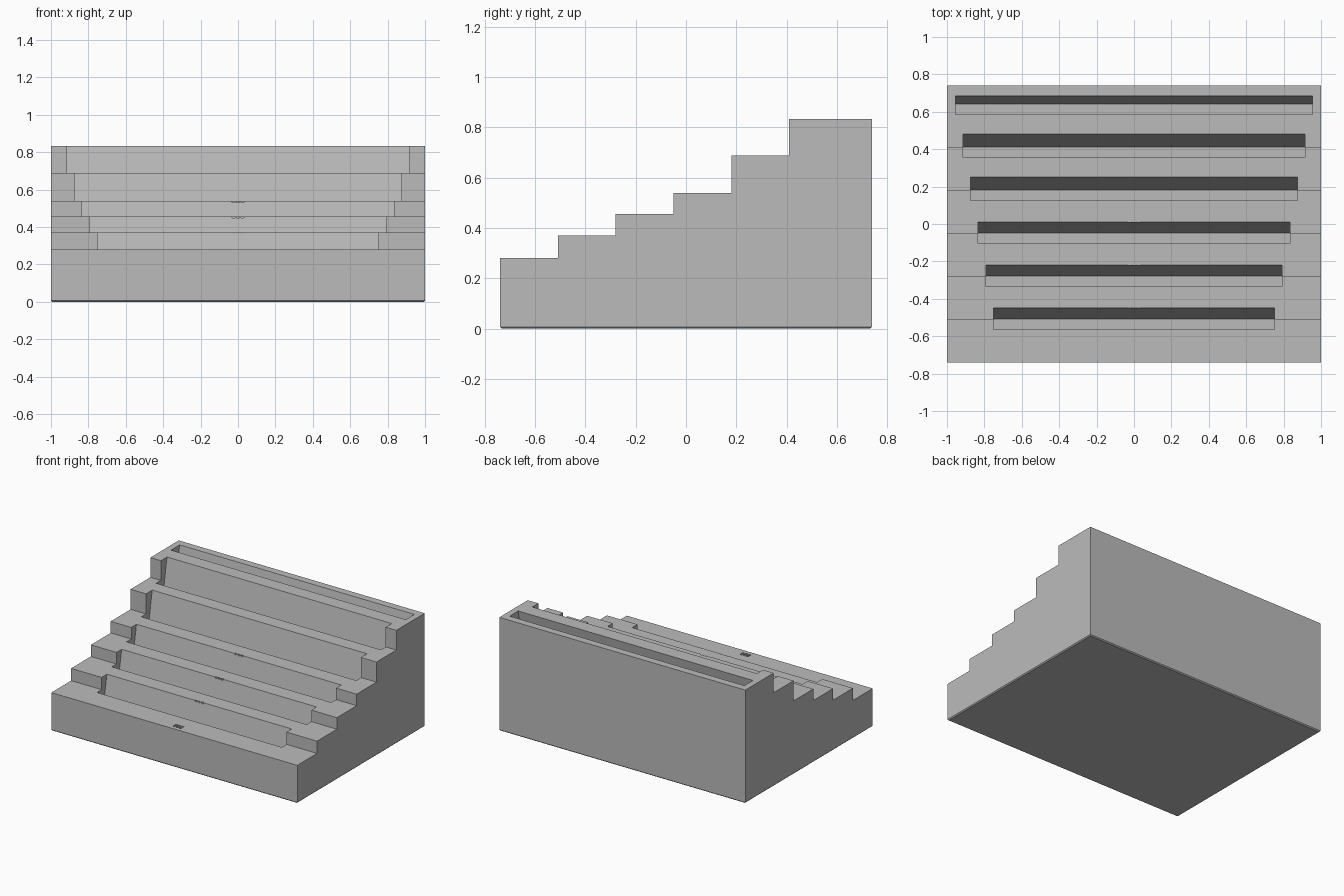
import bpy, bmesh, math

cube = bpy.data.objects.get("Cube")
if cube:
    bpy.data.objects.remove(cube, do_unlink=True)

grey = bpy.data.materials.new("plain grey")
grey.use_nodes = True
colour = (0.5, 0.5, 0.5, 1)
grey.diffuse_color = colour
grey.node_tree.nodes["Principled BSDF"].inputs["Base Color"].default_value = colour

HALF_DEPTH = 0.74
PITCH = 0.23
HEIGHTS = [0.28, 0.37, 0.455, 0.54, 0.688, 0.833]
LEAN = math.tan(math.radians(10))
SLOT_DEPTH = 0.245


def prism(name, profile, x0, x1, chamfer=0):
    """Extrude a y-z profile across x."""
    bm = bmesh.new()
    face = bm.faces.new([bm.verts.new((x0, y, z)) for y, z in profile])
    new = bmesh.ops.extrude_face_region(bm, geom=[face])["geom"]
    bmesh.ops.translate(bm, vec=(x1 - x0, 0, 0),
                        verts=[v for v in new if isinstance(v, bmesh.types.BMVert)])
    bmesh.ops.recalc_face_normals(bm, faces=bm.faces[:])
    if chamfer:
        low = [e for e in bm.edges if all(v.co.z < 0.001 for v in e.verts)]
        bmesh.ops.bevel(bm, geom=low, offset=chamfer, segments=1, affect='EDGES')
    mesh = bpy.data.meshes.new(name)
    bm.to_mesh(mesh)
    bm.free()
    mesh.materials.append(grey)
    obj = bpy.data.objects.new(name, mesh)
    bpy.context.collection.objects.link(obj)
    return obj


def cut(target, cutter):
    """Subtract the cutter and remove it."""
    cutter.hide_render = True
    mod = target.modifiers.new("cut", 'BOOLEAN')
    mod.operation = 'DIFFERENCE'
    mod.solver = 'EXACT'
    mod.object = cutter
    bpy.context.view_layer.objects.active = target
    bpy.ops.object.modifier_apply(modifier=mod.name)
    bpy.data.objects.remove(cutter, do_unlink=True)


# Stepped body with a small chamfer round the foot
fronts = [-HALF_DEPTH + PITCH * i for i in range(len(HEIGHTS))]
backs = fronts[1:] + [HALF_DEPTH]
profile = [(HALF_DEPTH, 0), (-HALF_DEPTH, 0)]
for front, back, height in zip(fronts, backs, HEIGHTS):
    profile += [(front, height), (back, height)]
body = prism("stepped_rack", profile, -1, 1, chamfer=0.007)

# Leaning slots, each wider than the one below, running up through the riser behind
for i, (front, height) in enumerate(zip(fronts, HEIGHTS)):
    floor = height - SLOT_DEPTH
    top = 1.0
    rise = (top - floor) * LEAN
    back_foot = front + 0.232
    front_foot = back_foot - 0.10
    half_width = 0.752 + 0.0405 * i
    slot = prism("slot_cutter", [(front_foot, floor), (back_foot, floor),
                                 (back_foot + rise, top), (front_foot + rise, top)],
                 -half_width, half_width)
    cut(body, slot)

# Shallow plain marks near the front of each tread
for front, height in zip(fronts, HEIGHTS):
    for x in (-0.025, 0, 0.025):
        y0, y1 = front + 0.03, front + 0.068
        mark = prism("mark_cutter", [(y0, height - 0.008), (y1, height - 0.008),
                                     (y1, height + 0.01), (y0, height + 0.01)],
                     x - 0.008, x + 0.008)
        cut(body, mark)
